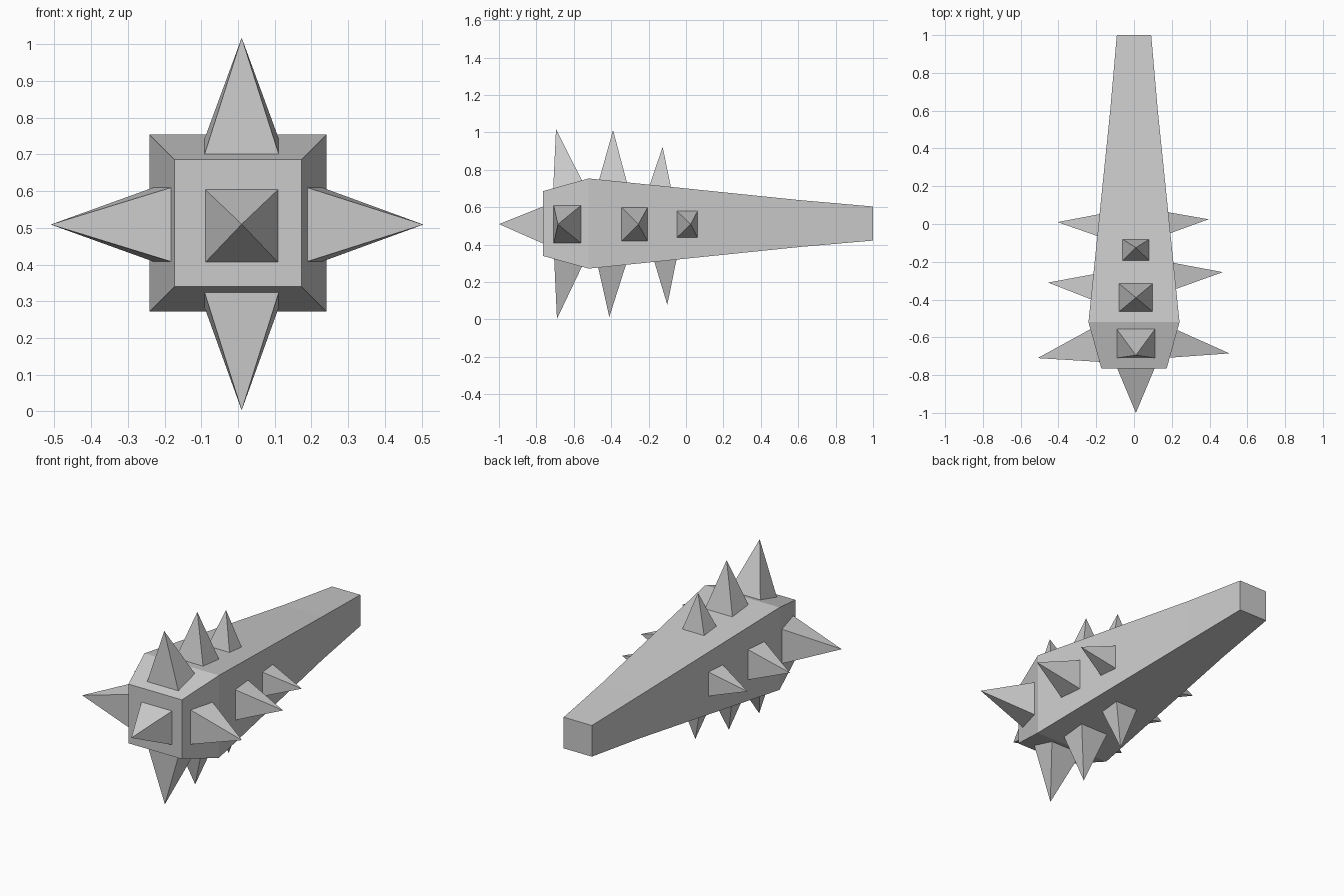
import bpy
import bmesh
from mathutils import Vector

cube = bpy.data.objects.get("Cube")
if cube:
    bpy.data.objects.remove(cube, do_unlink=True)

grey = bpy.data.materials.new("plain grey")
grey.use_nodes = True
colour = (0.6, 0.6, 0.6, 1)
grey.diffuse_color = colour
grey.node_tree.nodes["Principled BSDF"].inputs["Base Color"].default_value = colour

AXIS_Z = 0.513
# Square club sections: distance along y, half width
SECTIONS = [(-0.765, 0.173), (-0.52, 0.241), (0.6, 0.126), (1.0, 0.091)]


def make_object(name, bm):
    bmesh.ops.recalc_face_normals(bm, faces=bm.faces)
    mesh = bpy.data.meshes.new(name)
    bm.to_mesh(mesh)
    bm.free()
    mesh.materials.append(grey)
    obj = bpy.data.objects.new(name, mesh)
    bpy.context.collection.objects.link(obj)
    return obj


def surface(y):
    """Half width of the club at a given y."""
    for (a, ra), (b, rb) in zip(SECTIONS, SECTIONS[1:]):
        if y <= b:
            return ra + (rb - ra) * (y - a) / (b - a)
    return SECTIONS[-1][1]


def pyramid(name, corners, tip):
    bm = bmesh.new()
    base = [bm.verts.new(c) for c in corners]
    apex = bm.verts.new(tip)
    bm.faces.new(base)
    for i in range(4):
        bm.faces.new((base[i], base[(i + 1) % 4], apex))
    return make_object(name, bm)


# Tapered club body
bm = bmesh.new()
rings = [[bm.verts.new((sx * r, y, AXIS_Z + sz * r))
          for sx, sz in ((-1, -1), (1, -1), (1, 1), (-1, 1))]
         for y, r in SECTIONS]
bm.faces.new(rings[0])
bm.faces.new(rings[-1])
for a, b in zip(rings, rings[1:]):
    for i in range(4):
        j = (i + 1) % 4
        bm.faces.new((a[i], a[j], b[j], b[i]))
make_object("club_body", bm)

# Spike rows on four sides: base start y, base end y, tip y, tip reach
ROWS = {
    "top": (Vector((0, 0, 1)), [(-0.71, -0.555, -0.695, 0.505),
                                (-0.465, -0.315, -0.39, 0.5),
                                (-0.195, -0.08, -0.125, 0.41)]),
    "bottom": (Vector((0, 0, -1)), [(-0.705, -0.555, -0.69, 0.51),
                                    (-0.47, -0.32, -0.41, 0.5),
                                    (-0.17, -0.05, -0.10, 0.435)]),
    "left": (Vector((1, 0, 0)), [(-0.708, -0.56, -0.685, 0.505),
                                 (-0.345, -0.205, -0.255, 0.47),
                                 (-0.05, 0.063, 0.025, 0.395)]),
    "right": (Vector((-1, 0, 0)), [(-0.73, -0.555, -0.71, 0.51),
                                   (-0.4, -0.265, -0.31, 0.455),
                                   (-0.065, 0.053, 0.01, 0.405)]),
}
WIDTHS = (0.102, 0.09, 0.072)
SINK = 0.004

for side, (out, spikes) in ROWS.items():
    vertical = out.z != 0
    across = Vector((1, 0, 0)) if vertical else Vector((0, 0, 1))
    centre = Vector((0.01 if vertical else 0, 0, AXIS_Z if vertical else 0.509))
    for n, (y0, y1, tip_y, reach) in enumerate(spikes):
        w = WIDTHS[n]
        corners = [centre + across * s * w + out * (surface(y) - SINK) + Vector((0, y, 0))
                   for y, s in ((y0, -1), (y0, 1), (y1, 1), (y1, -1))]
        pyramid(f"{side}_spike_{n + 1}", corners,
                centre + out * reach + Vector((0, tip_y, 0)))

# Spike on the blunt front end
pyramid("front_spike",
        [(0.01 + sx * 0.1, -0.762, 0.505 + sz * 0.1)
         for sx, sz in ((-1, -1), (1, -1), (1, 1), (-1, 1))],
        (0.01, -1.0, 0.51))
